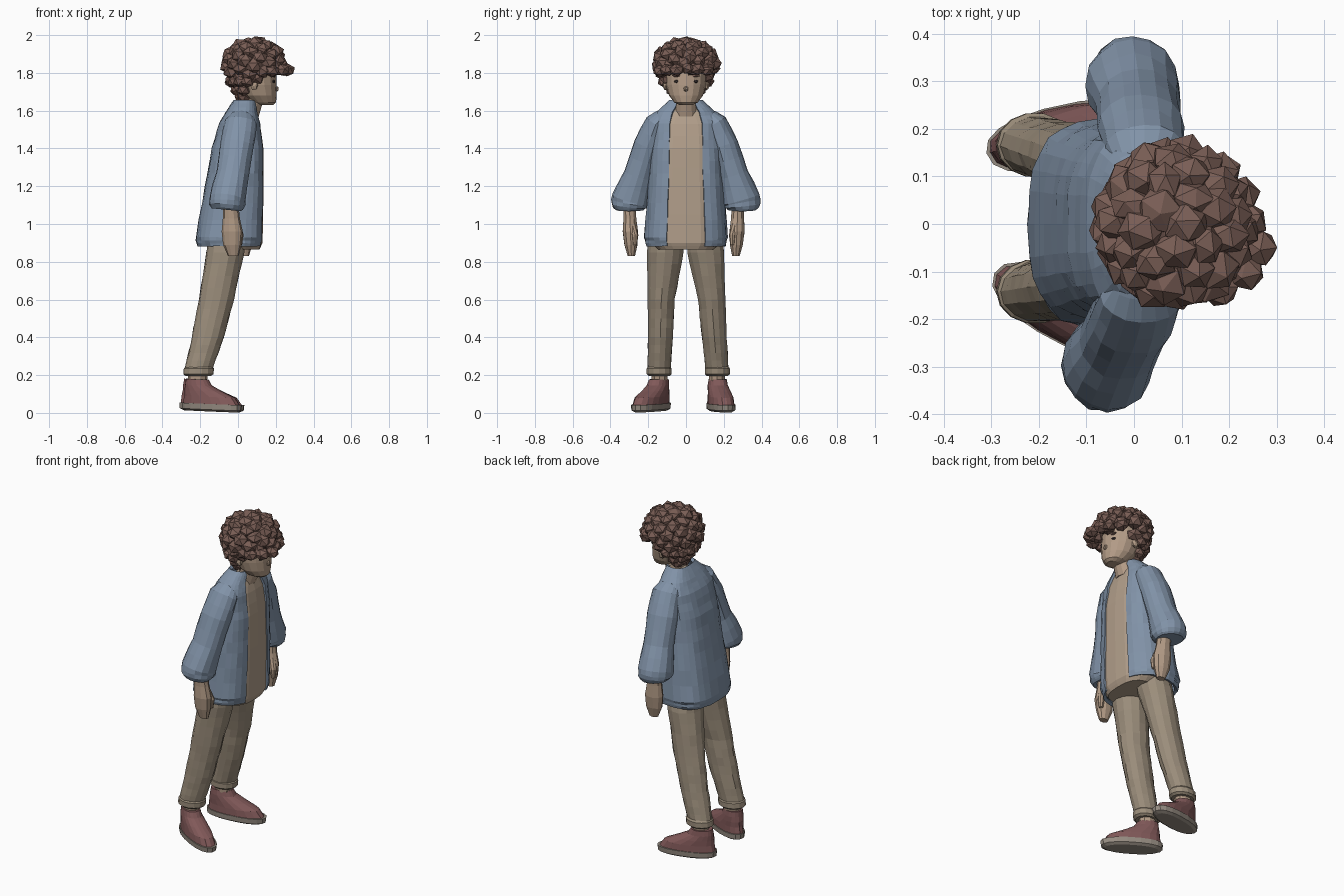
import bpy, bmesh, math, random
from mathutils import Vector, Matrix

random.seed(4)

COLORS = {
    "denim": (0.22, 0.29, 0.39, 1), "shirt": (0.45, 0.35, 0.26, 1),
    "trouser": (0.33, 0.27, 0.20, 1), "skin": (0.45, 0.33, 0.24, 1),
    "hair": (0.19, 0.11, 0.09, 1), "shoe": (0.22, 0.10, 0.10, 1),
    "sole": (0.30, 0.26, 0.22, 1), "dark": (0.04, 0.03, 0.03, 1),
}
MATS = {}
for key, col in COLORS.items():
    MATS[key] = bpy.data.materials.new(key)
    MATS[key].diffuse_color = col


def finish(name, bm, mat):
    bmesh.ops.recalc_face_normals(bm, faces=bm.faces)
    me = bpy.data.meshes.new(name)
    bm.to_mesh(me)
    bm.free()
    me.materials.append(MATS[mat])
    ob = bpy.data.objects.new(name, me)
    bpy.context.collection.objects.link(ob)
    return ob


def spow(v, p):
    return math.copysign(abs(v) ** p, v)


def loft(name, rings, mat, n=14, sub=1, power=2.0, flat=True, jitter=0.0, gap=0.0):
    """Skin over rings (x, y, z, rx, ry); gap leaves an opening at the +x side."""
    fine = []
    for a, b in zip(rings, rings[1:]):
        fine += [[p + (q - p) * k / sub for p, q in zip(a, b)] for k in range(sub)]
    fine.append(list(rings[-1]))
    bm = bmesh.new()
    rows = []
    for i, (x, y, z, rx, ry) in enumerate(fine):
        u, v = Vector((1, 0, 0)), Vector((0, 1, 0))
        if not flat:
            t = Vector(fine[min(i + 1, len(fine) - 1)][:3]) - Vector(fine[max(i - 1, 0)][:3])
            t = (t if t.z > 0 else -t).normalized()
            u = (u - t * u.dot(t)).normalized()
            v = t.cross(u)
        row = []
        for k in range(n):
            a = gap + (2 * math.pi - 2 * gap) * k / (n - 1 if gap else n)
            r = 1 + random.uniform(-jitter, jitter)
            p = Vector((x, y, z)) + u * spow(math.cos(a), 2 / power) * rx * r \
                + v * spow(math.sin(a), 2 / power) * ry * r
            row.append(bm.verts.new(p))
        rows.append(row)
    for r0, r1 in zip(rows, rows[1:]):
        for k in range(n - 1 if gap else n):
            m = (k + 1) % n
            bm.faces.new((r0[k], r0[m], r1[m], r1[k]))
    if not gap:
        bm.faces.new(rows[0])
        bm.faces.new(rows[-1])
    return finish(name, bm, mat)


def blobs(name, items, mat, subdiv=1):
    """Several faceted ellipsoids (centre, radii) in one object."""
    bm = bmesh.new()
    for c, r in items:
        m = Matrix.Translation(c) @ Matrix.Diagonal((*r, 1)) @ \
            Matrix.Rotation(random.uniform(0, 3), 4, Vector((1, random.random(), 0.5)))
        bmesh.ops.create_icosphere(bm, subdivisions=subdiv, radius=1, matrix=m)
    return finish(name, bm, mat)


def span(z, x0, x1, ry):
    return ((x0 + x1) / 2, 0, z, (x1 - x0) / 2, ry)


# Shirt
loft("shirt", [span(0.865, -0.15, 0.115, 0.15), span(0.90, -0.18, 0.13, 0.185),
               span(1.2, -0.15, 0.137, 0.17), span(1.4, -0.11, 0.135, 0.165),
               span(1.53, -0.07, 0.115, 0.15), span(1.60, -0.02, 0.095, 0.09),
               span(1.63, 0.01, 0.085, 0.05)], "shirt", n=20, sub=2, power=2.8, jitter=0.012)

# Open jacket body
jacket = loft("jacket", [span(0.885, -0.205, 0.115, 0.20), span(0.93, -0.215, 0.125, 0.21),
                         span(1.2, -0.165, 0.13, 0.19), span(1.4, -0.13, 0.128, 0.182),
                         span(1.53, -0.09, 0.112, 0.178), span(1.59, -0.055, 0.095, 0.145),
                         span(1.65, -0.015, 0.085, 0.08)],
              "denim", n=27, sub=3, power=2.8, jitter=0.02, gap=0.36)
solid = jacket.modifiers.new("thickness", 'SOLIDIFY')
solid.thickness = 0.02
solid.offset = 0

for s, side in ((-1, "right"), (1, "left")):
    dx = 0.055 if s > 0 else 0.0          # left arm swings a little forward
    # Wide sleeve
    sleeve = [(0.02, 0.10, 1.59, 0.05, 0.03), (0.015, 0.155, 1.535, 0.085, 0.062),
              (-0.005, 0.202, 1.42, 0.09, 0.075), (-0.03, 0.25, 1.26, 0.088, 0.08),
              (-0.055, 0.292, 1.13, 0.097, 0.103), (-0.058, 0.298, 1.095, 0.094, 0.098),
              (-0.06, 0.298, 1.075, 0.078, 0.075)]
    loft(side + "_sleeve", [(x + dx * min(1, (1.6 - z) / 0.5), s * y, z, rx, ry)
                            for x, y, z, rx, ry in sleeve],
         "denim", n=16, sub=2, flat=False, jitter=0.035)
    # Hand and thumb
    hy = -0.30 if s < 0 else 0.275
    hand = [(-0.04, 0, 1.12, 0.040, 0.034), (-0.035, 0, 1.03, 0.045, 0.036),
            (-0.03, 0, 0.96, 0.056, 0.042), (-0.03, 0, 0.89, 0.05, 0.036),
            (-0.025, 0, 0.83, 0.028, 0.02)]
    loft(side + "_hand", [(x + dx, hy - s * (1.1 - z) * 0.04, z, rx, ry)
                          for x, y, z, rx, ry in hand], "skin", n=10, jitter=0.03)
    loft(side + "_thumb", [(dx - 0.01, hy - s * 0.015, 1.0, 0.02, 0.018),
                           (dx + 0.010, hy - s * 0.03, 0.94, 0.02, 0.018),
                           (dx + 0.010, hy - s * 0.03, 0.89, 0.012, 0.011)],
         "skin", n=8, flat=False)
    # Trouser leg, leaning forward, with a rolled cuff
    leg = [(-0.05, 0.10, 0.97, 0.10, 0.09), (-0.068, 0.107, 0.85, 0.10, 0.099),
           (-0.115, 0.133, 0.6, 0.092, 0.073), (-0.16, 0.143, 0.4, 0.084, 0.067),
           (-0.207, 0.153, 0.235, 0.074, 0.062)]
    shift = 0.012
    loft(side + "_trouser_leg", [(x, s * y + shift * (0.7 - z) * 2, z, rx, ry)
                                 for x, y, z, rx, ry in leg], "trouser", n=14, sub=4, jitter=0.03)
    ay = s * 0.154 + shift
    loft(side + "_trouser_cuff", [(-0.205, ay, 0.245, 0.070, 0.06), (-0.207, ay, 0.235, 0.080, 0.068),
                                  (-0.210, ay, 0.205, 0.080, 0.068), (-0.210, ay, 0.195, 0.066, 0.056)],
         "trouser", n=14)
    # Ankle
    loft(side + "_ankle", [(-0.207, ay, 0.24, 0.052, 0.046), (-0.222, ay - s * 0.004, 0.11, 0.05, 0.04)],
         "skin", n=10)
    # Slip-on shoe, turned outwards
    turn = math.radians(-28 if s < 0 else 12)
    place = Matrix.Translation((-0.14, s * 0.185, 0)) @ Matrix.Rotation(turn, 4, 'Z')
    sole = loft(side + "_sole", [(0, 0, 0.008, 0.150, 0.050), (0, 0, 0.018, 0.173, 0.065),
                                 (0, 0, 0.048, 0.176, 0.067)], "sole", n=18, power=2.3)
    upper = loft(side + "_shoe", [(-0.002, 0, 0.045, 0.168, 0.063), (-0.015, 0, 0.085, 0.148, 0.061),
                                  (-0.052, 0, 0.115, 0.108, 0.057), (-0.084, 0, 0.145, 0.074, 0.052),
                                  (-0.092, 0, 0.175, 0.062, 0.047)], "shoe", n=18, power=2.2, jitter=0.02)
    for ob in (sole, upper):                # drop the toe, lift the heel slightly
        ob.data.transform(place @ Matrix.Rotation(math.radians(2.2), 4, 'Y'))

# Neck and head
loft("neck", [(0.05, 0, 1.57, 0.06, 0.065), (0.075, 0, 1.63, 0.052, 0.056),
              (0.085, 0, 1.70, 0.052, 0.056)], "skin", n=12)
loft("head", [(0.145, 0, 1.63, 0.04, 0.035), (0.135, 0, 1.643, 0.066, 0.062),
              (0.115, 0, 1.68, 0.09, 0.09), (0.10, 0, 1.735, 0.105, 0.106),
              (0.09, 0, 1.80, 0.112, 0.112), (0.085, 0, 1.88, 0.105, 0.105),
              (0.085, 0, 1.94, 0.07, 0.07)], "skin", n=16)
blobs("nose", [(Vector((0.203, 0, 1.715)), (0.014, 0.014, 0.016))], "skin")
blobs("ears", [(Vector((0.085, s * 0.11, 1.735)), (0.022, 0.014, 0.03)) for s in (-1, 1)], "skin")
blobs("eyes", [(Vector((0.186, s * 0.045, 1.755)), (0.012, 0.02, 0.011)) for s in (-1, 1)], "dark")
blobs("eyebrows", [(Vector((0.190, s * 0.048, 1.785)), (0.010, 0.028, 0.008)) for s in (-1, 1)], "hair")
blobs("mouth", [(Vector((0.196, 0, 1.675)), (0.007, 0.024, 0.004))], "dark")

# Curly hair: uneven clumps spread over an ellipsoid, open at the face
curls = [(Vector((0.08, 0, 1.87)), (0.135, 0.14, 0.10))]
count = 66
for i in range(count):
    h = 1 - 2 * (i + 0.5) / count
    a = i * math.pi * (3 - math.sqrt(5))
    w = math.sqrt(1 - h * h)
    p = Vector((0.085 + 0.137 * w * math.cos(a), 0.143 * w * math.sin(a), 1.85 + 0.107 * h))
    if (p.z < 1.81 and p.x > 0.1) or h < -0.75:
        continue
    curls.append((p, [random.uniform(0.038, 0.054) for _ in range(2)] + [random.uniform(0.036, 0.045)]))
# Nape rows
for z, rad, half, num in ((1.755, 0.112, 1.35, 8), (1.71, 0.082, 1.0, 5), (1.675, 0.06, 0.7, 3)):
    for k in range(num):
        a = math.pi - half + 2 * half * k / (num - 1)
        curls.append((Vector((0.075 + rad * math.cos(a), rad * 1.05 * math.sin(a), z)),
                      (0.038, 0.038, 0.034)))
# Fringe
for x, y, z in ((0.262, -0.05, 1.815), (0.235, -0.10, 1.815), (0.24, 0.005, 1.825),
                (0.225, 0.06, 1.82), (0.185, 0.11, 1.815), (0.18, -0.135, 1.81)):
    curls.append((Vector((x, y, z)), (0.042, 0.042, 0.034)))
blobs("curly_hair", curls, "hair", subdiv=1)
